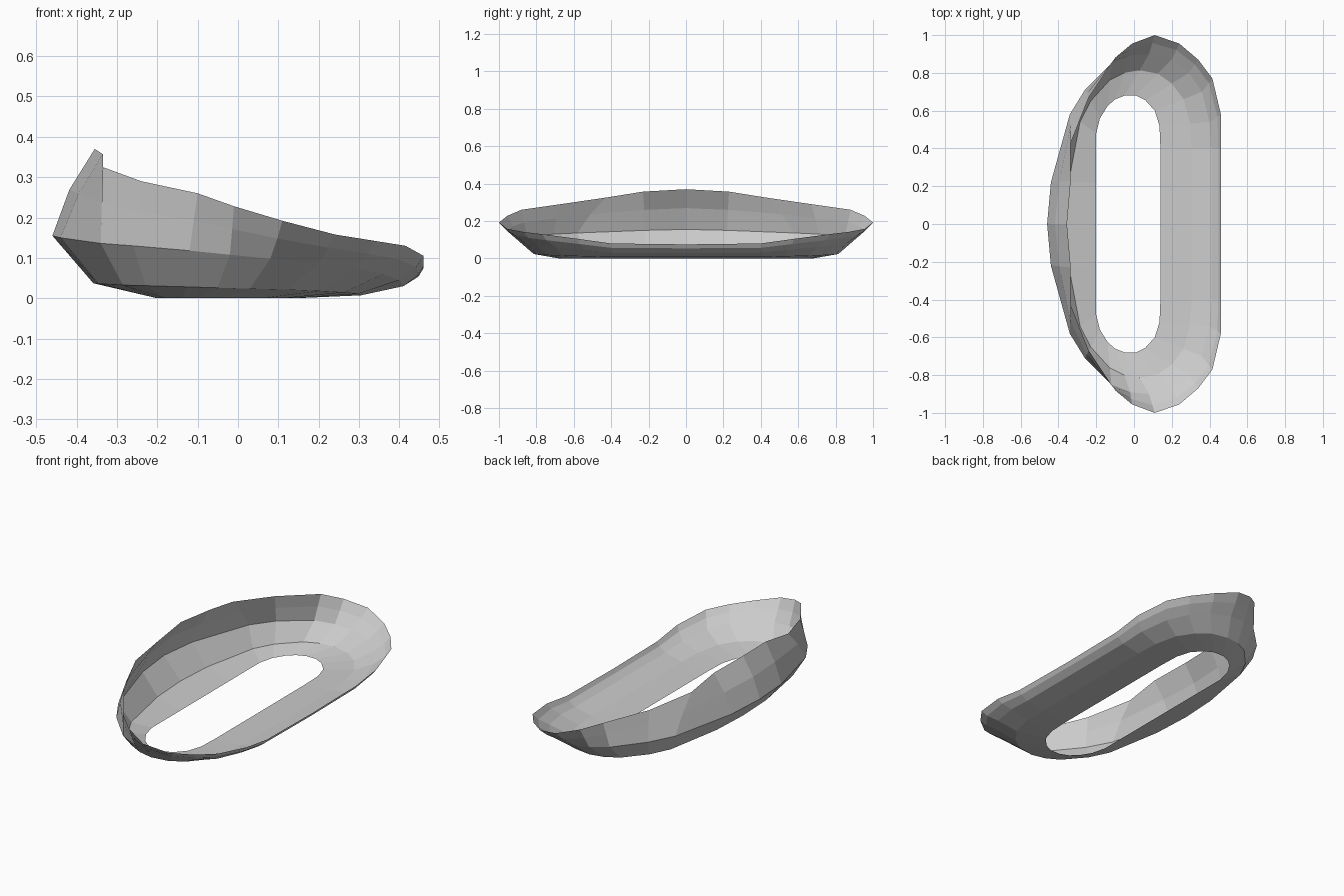
import bpy, bmesh

# Each station, from the low side round to the high side:
# opening (x, y), widest crease (x, y, z), rim (x, y, z)
STATIONS = [
    ((0.14, 0.00), (0.41, 0.00, 0.030), (0.46, 0.00, 0.075)),
    ((0.14, 0.40), (0.41, 0.40, 0.030), (0.46, 0.40, 0.080)),
    ((0.135, 0.52), (0.40, 0.54, 0.045), (0.46, 0.58, 0.105)),
    ((0.11, 0.60), (0.36, 0.70, 0.060), (0.415, 0.77, 0.130)),
    ((0.06, 0.655), (0.29, 0.80, 0.075), (0.34, 0.87, 0.142)),
    ((0.01, 0.68), (0.20, 0.87, 0.088), (0.24, 0.955, 0.158)),
    ((-0.05, 0.68), (0.08, 0.90, 0.098), (0.11, 1.00, 0.192)),
    ((-0.10, 0.66), (-0.02, 0.89, 0.108), (-0.01, 0.955, 0.228)),
    ((-0.14, 0.625), (-0.12, 0.85, 0.118), (-0.10, 0.88, 0.260)),
    ((-0.18, 0.56), (-0.26, 0.71, 0.130), (-0.24, 0.67, 0.290)),
    ((-0.20, 0.48), (-0.34, 0.58, 0.136), (-0.335, 0.43, 0.325)),
    ((-0.20, 0.22), (-0.44, 0.22, 0.150), (-0.335, 0.23, 0.357)),
    ((-0.20, 0.00), (-0.46, 0.00, 0.155), (-0.355, 0.00, 0.370)),
]


def between(a, b, f_xy, f_z):
    """Point between a and b with separate plan and height fractions."""
    return tuple(a[i] + (b[i] - a[i]) * f for i, f in enumerate((f_xy, f_xy, f_z)))


# Half of the dished shell, lofted station by station
bm = bmesh.new()
columns = []
for i, (opening, crease, rim) in enumerate(STATIONS):
    t = i / (len(STATIONS) - 1)
    hole = (*opening, 0.0)
    profile = [hole,
               between(hole, crease, 0.61, 0.24),
               crease,
               between(crease, rim, 0.75 - 0.35 * t, 0.53),
               rim]
    columns.append([bm.verts.new(p) for p in profile])
for left, right in zip(columns, columns[1:]):
    for k in range(len(left) - 1):
        bm.faces.new((left[k], left[k + 1], right[k + 1], right[k]))
bmesh.ops.recalc_face_normals(bm, faces=bm.faces)

mesh = bpy.data.meshes.new("dished_ring_shell")
bm.to_mesh(mesh)
bm.free()
shell = bpy.data.objects.new("dished_ring_shell", mesh)
bpy.context.collection.objects.link(shell)

# The other half
mirror = shell.modifiers.new("mirror", 'MIRROR')
mirror.use_axis = (False, True, False)
mirror.use_clip = True
